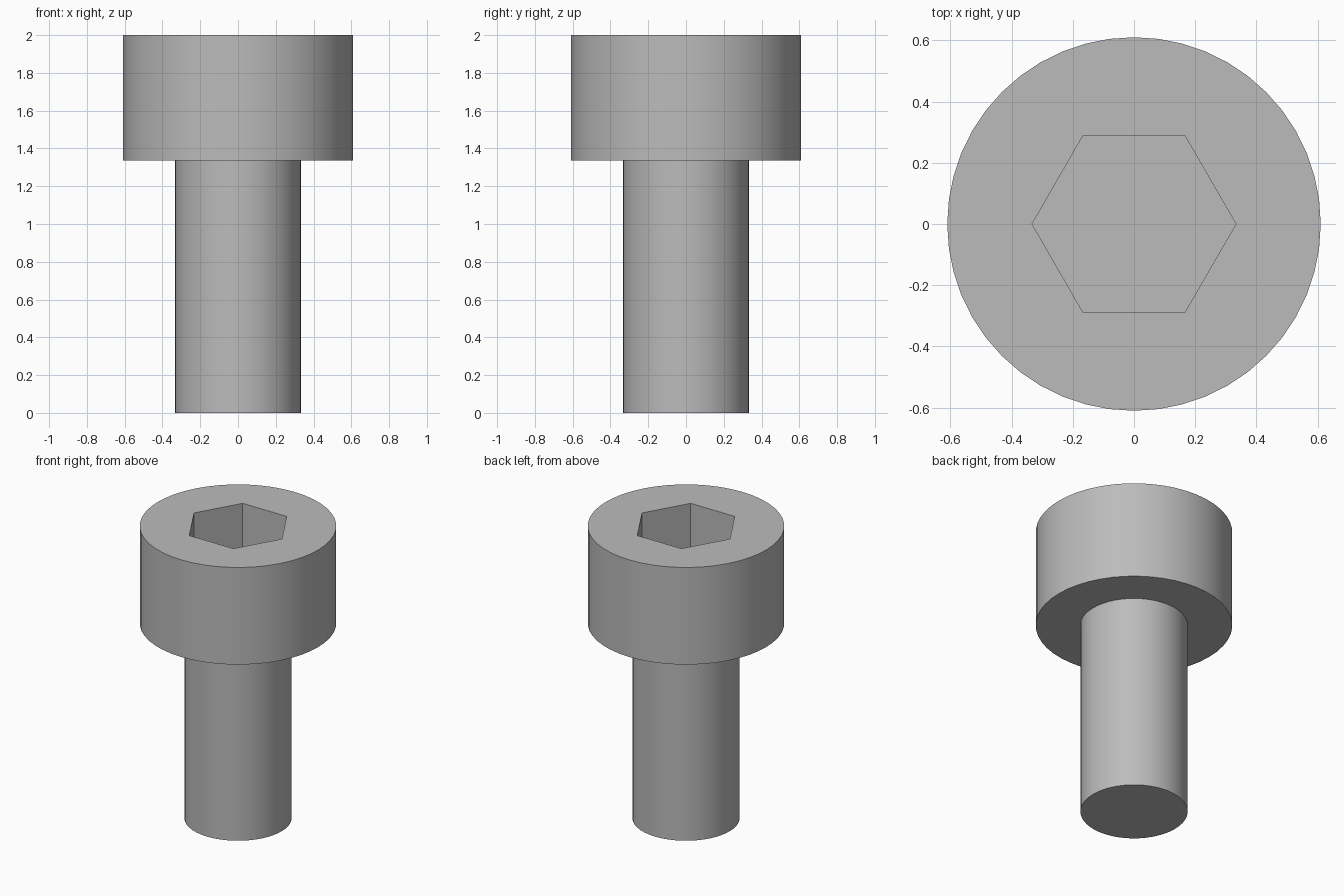
import bpy
import bmesh
import math

cube = bpy.data.objects.get("Cube")
if cube:
    bpy.data.objects.remove(cube, do_unlink=True)

SEGMENTS = 48
HEAD_R, SHAFT_R, HEX_R = 0.61, 0.333, 0.333
TOP, HEAD_BASE, SOCKET_FLOOR = 2.0, 1.335, 1.65

# Plain grey metal
grey = bpy.data.materials.new("grey metal")
grey.use_nodes = True
colour = (0.5, 0.5, 0.5, 1.0)
grey.diffuse_color = colour
grey.node_tree.nodes["Principled BSDF"].inputs["Base Color"].default_value = colour


def ring(bm, radius, z, sides=SEGMENTS):
    """Closed loop of edges; returns its vertices and edges."""
    verts = [bm.verts.new((radius * math.cos(math.tau * i / sides),
                           radius * math.sin(math.tau * i / sides), z))
             for i in range(sides)]
    edges = [bm.edges.new((verts[i], verts[(i + 1) % sides])) for i in range(sides)]
    return verts, edges


def wall(bm, lower, upper):
    """Quads joining two rings with equal numbers of sides."""
    n = len(lower)
    for i in range(n):
        j = (i + 1) % n
        bm.faces.new((lower[i], lower[j], upper[j], upper[i]))


# One continuous skin: shaft, shoulder, head, top with hexagonal socket
bm = bmesh.new()
foot, _ = ring(bm, SHAFT_R, 0)
neck, _ = ring(bm, SHAFT_R, HEAD_BASE)
shoulder, _ = ring(bm, HEAD_R, HEAD_BASE)
rim, rim_edges = ring(bm, HEAD_R, TOP)
hex_top, hex_edges = ring(bm, HEX_R, TOP, 6)
hex_floor, _ = ring(bm, HEX_R, SOCKET_FLOOR, 6)

bm.faces.new(foot)
for lower, upper in ((foot, neck), (neck, shoulder), (shoulder, rim), (hex_top, hex_floor)):
    wall(bm, lower, upper)
bm.faces.new(hex_floor)

# Flat top: each hexagon corner fans out to its share of the rim
share = SEGMENTS // 6
for k in range(6):
    start = k * share - share // 2
    for i in range(start, start + share):
        bm.faces.new((hex_top[k], rim[i % SEGMENTS], rim[(i + 1) % SEGMENTS]))
    bm.faces.new((hex_top[k], rim[(start + share) % SEGMENTS], hex_top[(k + 1) % 6]))

bmesh.ops.recalc_face_normals(bm, faces=bm.faces)
mesh = bpy.data.meshes.new("socket_bolt")
bm.to_mesh(mesh)
bm.free()
mesh.materials.append(grey)

bolt = bpy.data.objects.new("socket_bolt", mesh)
bpy.context.collection.objects.link(bolt)
bpy.ops.object.select_all(action='DESELECT')
bolt.select_set(True)
bpy.context.view_layer.objects.active = bolt
bpy.ops.object.shade_smooth_by_angle(angle=math.radians(30))
